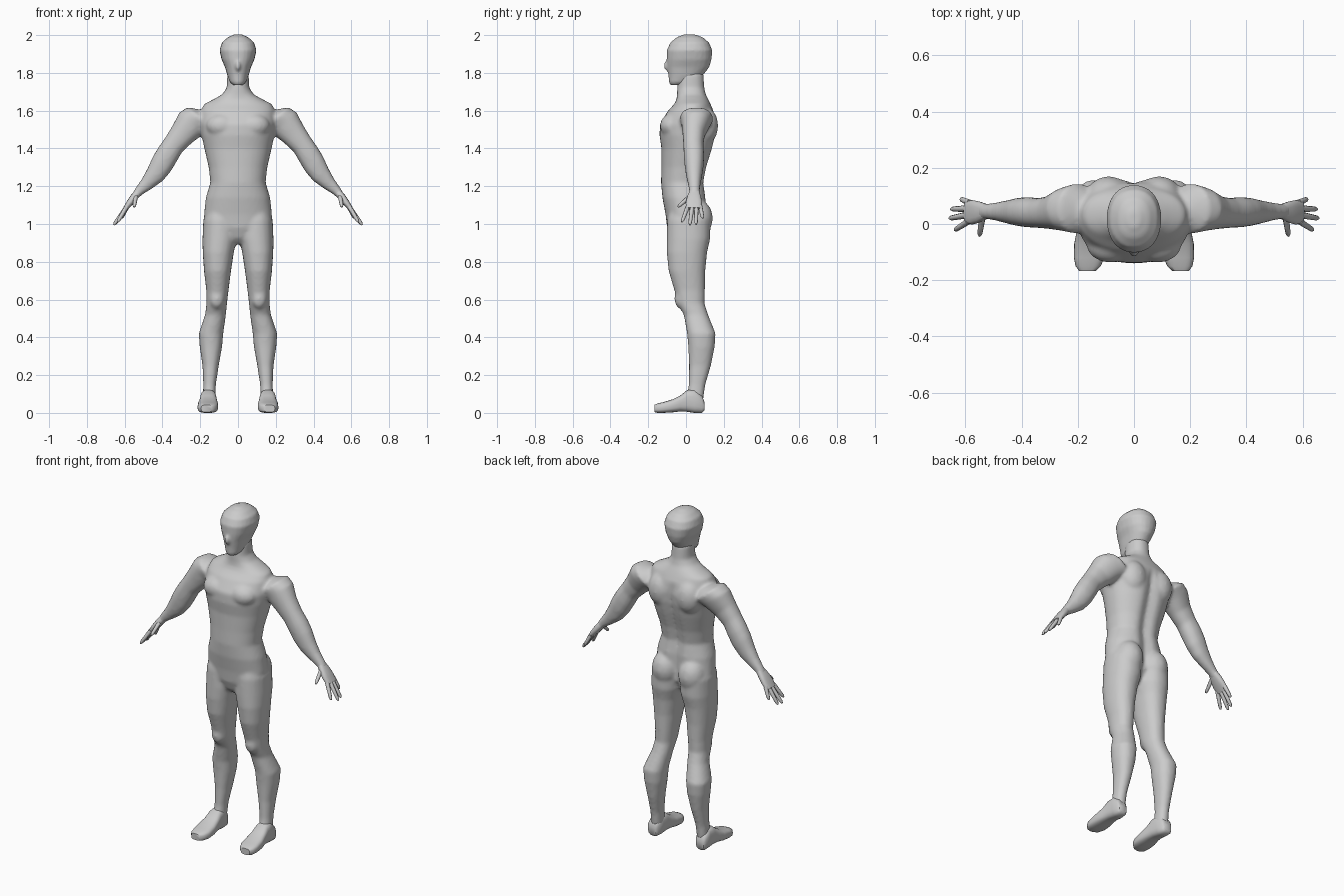
import bpy, bmesh, math
from mathutils import Vector, Matrix

skin = bpy.data.materials.new("light_grey")
skin.diffuse_color = (0.6, 0.6, 0.6, 1)
X, Y, Z = Vector((1, 0, 0)), Vector((0, 1, 0)), Vector((0, 0, 1))


def loft(bm, rings, n=2.2, sides=24, groove=0.0):
    """Skin superellipse rings given as (centre, half-axis u, half-axis v)."""
    loops = []
    for c, u, v in rings:
        loop = []
        for i in range(sides):
            t = 2 * math.pi * i / sides
            a, b = math.cos(t), math.sin(t)
            p = (c + u * math.copysign(abs(a) ** (2 / n), a)
                 + v * math.copysign(abs(b) ** (2 / n), b))
            if groove and b > 0 and 1.0 < p.z < 1.6:
                p.y -= groove * math.exp(-(p.x / 0.035) ** 2)
            loop.append(bm.verts.new(p))
        loops.append(loop)
    faces = [bm.faces.new(loops[0]), bm.faces.new(loops[-1])]
    for l, m in zip(loops, loops[1:]):
        for i in range(sides):
            j = (i + 1) % sides
            faces.append(bm.faces.new((l[i], l[j], m[j], m[i])))
    bmesh.ops.recalc_face_normals(bm, faces=faces)


def upright(rows, s=1):
    """Horizontal rings from (z, x inner, x outer, y front, y back)."""
    return [(Vector((s * (a + b) / 2, (f + k) / 2, z)), X * (b - a) / 2, Y * (k - f) / 2)
            for z, a, b, f, k in rows]


def central(rows):
    return upright([(z, -w, w, f, k) for z, w, f, k in rows])


def ball(bm, c, r):
    bmesh.ops.create_uvsphere(bm, u_segments=20, v_segments=12, radius=1,
                              matrix=Matrix.Translation(c) @ Matrix.Diagonal((*r, 1)))


def finish(bm, name, voxel=0, smooth=0):
    me = bpy.data.meshes.new(name)
    bm.to_mesh(me)
    bm.free()
    ob = bpy.data.objects.new(name, me)
    bpy.context.collection.objects.link(ob)
    me.materials.append(skin)
    bpy.ops.object.select_all(action='DESELECT')
    ob.select_set(True)
    bpy.context.view_layer.objects.active = ob
    bpy.ops.object.shade_smooth_by_angle(angle=math.radians(50))
    if voxel:
        for p in me.polygons:
            p.use_smooth = True
        m = ob.modifiers.new("blend", 'REMESH')
        m.mode, m.voxel_size, m.use_smooth_shade = 'VOXEL', voxel, True
        m = ob.modifiers.new("soften", 'SMOOTH')
        m.factor, m.iterations = 0.5, smooth
    return ob


# Torso and neck: z, half width, front, back
body = bmesh.new()
loft(body, central([
    (0.895, 0.03, -0.05, 0.02), (0.925, 0.09, -0.08, 0.06), (0.98, 0.165, -0.10, 0.09),
    (1.05, 0.18, -0.108, 0.11), (1.14, 0.17, -0.125, 0.11), (1.22, 0.146, -0.132, 0.10),
    (1.30, 0.155, -0.13, 0.115), (1.40, 0.178, -0.13, 0.145), (1.47, 0.193, -0.14, 0.162),
    (1.53, 0.20, -0.138, 0.168), (1.60, 0.195, -0.095, 0.145), (1.635, 0.18, -0.062, 0.13),
    (1.66, 0.13, -0.05, 0.118), (1.685, 0.085, -0.047, 0.105), (1.72, 0.06, -0.047, 0.097),
    (1.80, 0.056, -0.04, 0.092)]), sides=48, groove=0.025)

arm_axis = Vector((0.66, 0, -0.75)).normalized()
across = Vector((0.75, 0, 0.66)).normalized()
for s in (1, -1):
    # Chest, shoulder blade, buttock and knee masses
    ball(body, (s * 0.085, -0.07, 1.52), (0.085, 0.068, 0.065))
    ball(body, (s * 0.09, 0.10, 1.52), (0.08, 0.07, 0.10))
    ball(body, (s * 0.088, 0.06, 1.03), (0.08, 0.082, 0.10))
    ball(body, (s * 0.112, -0.025, 0.605), (0.04, 0.036, 0.055))
    # Leg: z, inner, outer, front, back
    loft(body, upright([
        (1.10, 0.03, 0.16, -0.08, 0.09), (1.02, 0.004, 0.184, -0.10, 0.13),
        (0.92, 0.006, 0.188, -0.102, 0.128), (0.85, 0.022, 0.187, -0.102, 0.112),
        (0.75, 0.037, 0.18, -0.092, 0.102), (0.65, 0.05, 0.168, -0.062, 0.10),
        (0.58, 0.058, 0.167, -0.045, 0.098), (0.52, 0.064, 0.174, -0.012, 0.117),
        (0.42, 0.078, 0.208, 0.006, 0.157), (0.35, 0.084, 0.203, 0.012, 0.152),
        (0.25, 0.102, 0.188, 0.016, 0.132), (0.15, 0.117, 0.184, 0.014, 0.103),
        (0.06, 0.12, 0.187, 0.0, 0.09)], s))
    # Arm: x, z, half thickness in the arm plane, front, back
    rows = [(0.15, 1.565, 0.06, 0.0, 0.11), (0.20, 1.56, 0.088, -0.035, 0.145),
            (0.245, 1.535, 0.086, -0.025, 0.13), (0.295, 1.475, 0.069, -0.018, 0.10),
            (0.34, 1.42, 0.059, -0.014, 0.092), (0.375, 1.365, 0.062, -0.012, 0.096),
            (0.405, 1.315, 0.062, -0.008, 0.094), (0.44, 1.26, 0.052, 0.0, 0.086),
            (0.48, 1.215, 0.038, 0.01, 0.078), (0.525, 1.172, 0.025, 0.018, 0.072),
            (0.545, 1.148, 0.02, 0.012, 0.076)]
    loft(body, [(Vector((s * x, (f + k) / 2, z)), Vector((s * across.x, 0, across.z)) * t,
                 Y * (k - f) / 2) for x, z, t, f, k in rows])
finish(body, "body", 0.01, 5)

# Head: z, half width, front, back
head = bmesh.new()
loft(head, central([
    (1.735, 0.025, -0.082, -0.01), (1.75, 0.042, -0.09, 0.03), (1.785, 0.056, -0.093, 0.088),
    (1.83, 0.069, -0.10, 0.123), (1.87, 0.087, -0.102, 0.135), (1.92, 0.098, -0.102, 0.139),
    (1.96, 0.086, -0.083, 0.122), (1.988, 0.055, -0.05, 0.09), (2.004, 0.02, -0.01, 0.045)]))
ball(head, (0, -0.098, 1.838), (0.014, 0.02, 0.028))
finish(head, "head", 0.008, 3)

for s, side in ((1, "left"), (-1, "right")):
    # Foot: y, inner, outer, sole, top
    foot = bmesh.new()
    rows = [(0.097, 0.135, 0.185, 0.012, 0.06), (0.085, 0.125, 0.194, 0.0, 0.09),
            (0.045, 0.117, 0.197, 0.0, 0.125), (0.005, 0.114, 0.20, 0.006, 0.12),
            (-0.03, 0.11, 0.205, 0.008, 0.092), (-0.07, 0.105, 0.213, 0.003, 0.072),
            (-0.12, 0.106, 0.214, 0.0, 0.057), (-0.15, 0.118, 0.208, 0.0, 0.05),
            (-0.168, 0.137, 0.195, 0.004, 0.042)]
    loft(foot, [(Vector((s * (a + b) / 2, y, (l + h) / 2)), X * (b - a) / 2, Z * (h - l) / 2)
                for y, a, b, l, h in rows], n=3)
    finish(foot, side + "_foot")

    # Palm, then fingers and thumb as tapered tubes
    hand = bmesh.new()
    u = Vector((s * across.x, 0, across.z))
    loft(hand, [(Vector((s * x, (f + k) / 2, z)), u * t, Y * (k - f) / 2) for x, z, t, f, k in
                [(0.525, 1.172, 0.02, 0.02, 0.07), (0.55, 1.142, 0.02, 0.005, 0.08),
                 (0.575, 1.11, 0.017, -0.002, 0.085), (0.598, 1.08, 0.012, 0.002, 0.082)]],
         n=2.6, sides=16)
    digits = [((0.59, 0.009, 1.09), (0.638, -0.022, 1.01)),
              ((0.595, 0.032, 1.083), (0.658, 0.02, 0.995)),
              ((0.593, 0.055, 1.085), (0.652, 0.053, 0.998)),
              ((0.585, 0.075, 1.095), (0.617, 0.089, 1.03)),
              ((0.54, 0.025, 1.15), (0.55, -0.043, 1.09))]
    for base, tip in digits:
        a, b = (Vector((s * p[0], p[1], p[2])) for p in (base, tip))
        d = (b - a).normalized()
        v = (Y - d * d.y).normalized()
        w = d.cross(v)
        loft(hand, [(a.lerp(b, t), w * r, v * r) for t, r in
                    ((0, 0.012), (0.5, 0.0105), (0.88, 0.009), (1, 0.004))], n=2, sides=8)
    finish(hand, side + "_hand")
